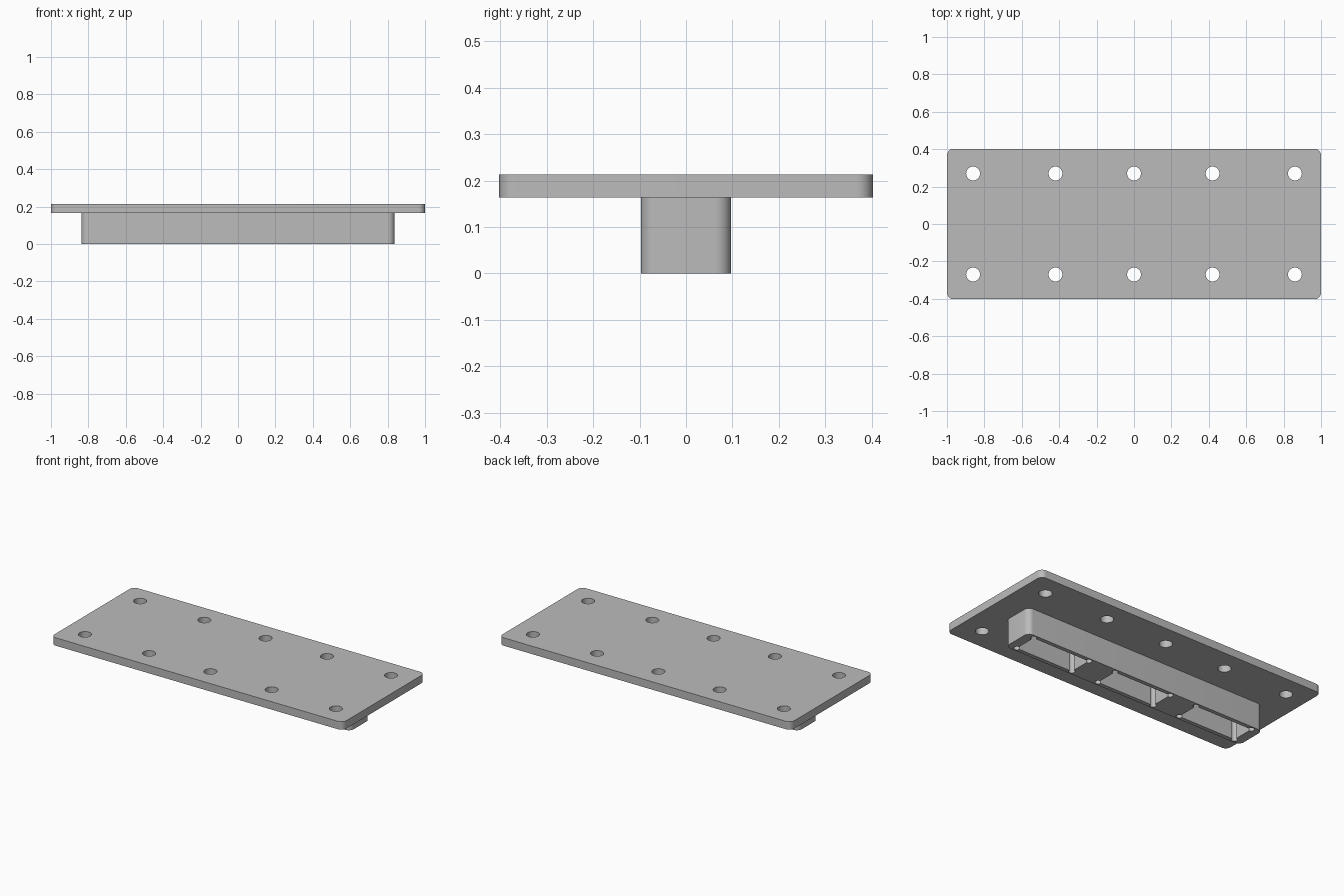
import bpy, bmesh
from math import cos, sin, pi

cube = bpy.data.objects.get("Cube")
if cube:
    bpy.data.objects.remove(cube, do_unlink=True)

grey = bpy.data.materials.new("plain grey")
grey.use_nodes = True
colour = (0.5, 0.5, 0.5, 1)
grey.diffuse_color = colour
grey.node_tree.nodes["Principled BSDF"].inputs["Base Color"].default_value = colour


def arc(cx, cy, r, start, end, steps):
    angles = [start + (end - start) * i / steps for i in range(steps + 1)]
    return [(cx + r * cos(a), cy + r * sin(a)) for a in angles]


def circle(cx, cy, r, steps=40):
    return arc(cx, cy, r, 0, 2 * pi, steps)[:-1]


def corners(hx, hy):
    return [(hx, hy), (-hx, hy), (-hx, -hy), (hx, -hy)]


def rounded_rect(hx, hy, r):
    pts = []
    for i, (x, y) in enumerate(corners(hx - r, hy - r)):
        pts += arc(x, y, r, i * pi / 2, (i + 1) * pi / 2, 10)
    return pts


def relieved_rect(cx, hx, hy, r):
    """Rectangle with a round cutter relief centred on each corner."""
    pts = []
    for i, (x, y) in enumerate(corners(hx, hy)):
        pts += arc(cx + x, y, r, (i - 1) * pi / 2, (i + 2) * pi / 2, 24)
    return pts


def slab(name, outlines, z0, z1):
    """Extrude an outer outline, with any inner outlines as openings."""
    curve = bpy.data.curves.new(name, "CURVE")
    curve.dimensions = "2D"
    curve.fill_mode = "BOTH"
    curve.extrude = (z1 - z0) / 2
    for pts in outlines:
        spline = curve.splines.new("POLY")
        spline.points.add(len(pts) - 1)
        for p, (x, y) in zip(spline.points, pts):
            p.co = (x, y, 0, 1)
        spline.use_cyclic_u = True
    temp = bpy.data.objects.new(name + " outline", curve)
    bpy.context.collection.objects.link(temp)
    deps = bpy.context.evaluated_depsgraph_get()
    mesh = bpy.data.meshes.new_from_object(temp.evaluated_get(deps))
    bpy.data.objects.remove(temp, do_unlink=True)

    # Weld the caps to the walls and tidy the flat faces
    bm = bmesh.new()
    bm.from_mesh(mesh)
    bmesh.ops.remove_doubles(bm, verts=bm.verts, dist=1e-5)
    bmesh.ops.recalc_face_normals(bm, faces=bm.faces)
    bmesh.ops.translate(bm, verts=bm.verts, vec=(0, 0, (z0 + z1) / 2))
    bm.to_mesh(mesh)
    bm.free()
    mesh.name = name
    mesh.materials.clear()
    mesh.materials.append(grey)
    obj = bpy.data.objects.new(name, mesh)
    bpy.context.collection.objects.link(obj)
    bpy.ops.object.select_all(action="DESELECT")
    obj.select_set(True)
    bpy.context.view_layer.objects.active = obj
    bpy.ops.object.shade_smooth_by_angle(angle=pi / 6)
    return obj


# Mounting plate with two rows of five bolt holes
holes = [circle(x, y, 0.037) for x in (-0.86, -0.42, 0, 0.42, 0.86) for y in (-0.27, 0.27)]
slab("mounting_plate", [rounded_rect(1, 0.402, 0.035)] + holes, 0.164, 0.213)

# Lower block with three pockets, open underneath
pockets = [relieved_rect(x, 0.197, 0.072, 0.018) for x in (-0.581, 0, 0.581)]
slab("pocket_block", [rounded_rect(0.837, 0.097, 0.034)] + pockets, 0, 0.164)
